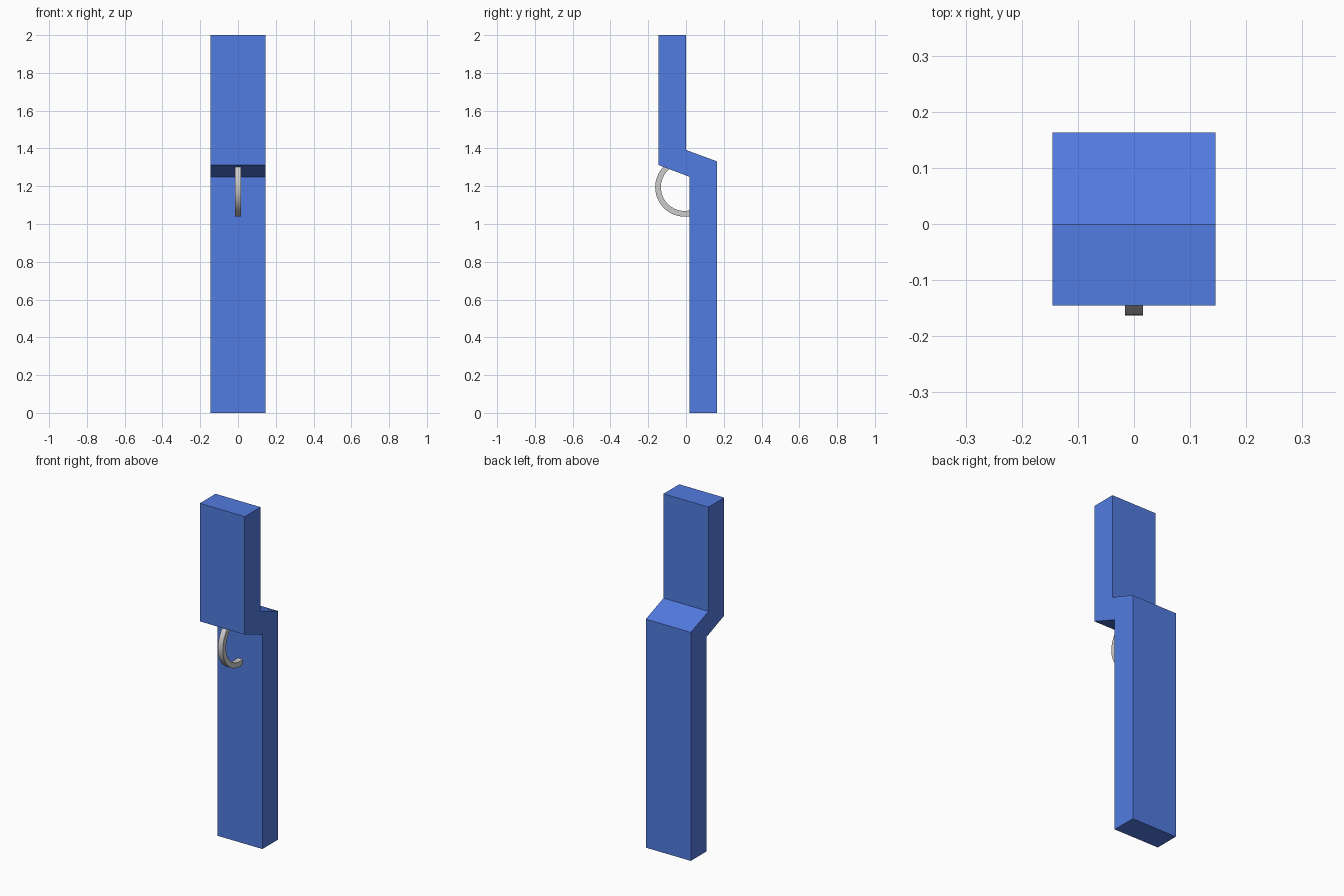
import bpy, bmesh
from math import radians, sin, cos

if "Cube" in bpy.data.objects:
    bpy.data.objects.remove(bpy.data.objects["Cube"])


def extrude_profile(name, profile, half_width):
    """Make a solid from a (y, z) outline, centred on x = 0."""
    bm = bmesh.new()
    face = bm.faces.new([bm.verts.new((-half_width, y, z)) for y, z in profile])
    ext = bmesh.ops.extrude_face_region(bm, geom=[face])
    verts = [g for g in ext["geom"] if isinstance(g, bmesh.types.BMVert)]
    bmesh.ops.translate(bm, verts=verts, vec=(2 * half_width, 0, 0))
    bmesh.ops.recalc_face_normals(bm, faces=bm.faces)
    mesh = bpy.data.meshes.new(name)
    bm.to_mesh(mesh)
    bm.free()
    obj = bpy.data.objects.new(name, mesh)
    bpy.context.collection.objects.link(obj)
    return obj


# Offset bar: lower post, sloped step, upper post
bar = extrude_profile("stepped_bar", [
    (0.018, 0), (0.163, 0), (0.163, 1.332), (0, 1.392),
    (0, 2), (-0.145, 2), (-0.145, 1.312), (0.018, 1.25)], 0.145)
blue = bpy.data.materials.new("blue")
blue.diffuse_color = (0.085, 0.2, 0.75, 1)
blue.use_nodes = True
blue.node_tree.nodes["Principled BSDF"].inputs["Base Color"].default_value = blue.diffuse_color
bar.data.materials.append(blue)

# Curved guard under the step, both ends sunk into the bar
cy, cz, outer, inner, steps = -0.007, 1.195, 0.156, 0.126, 28
angles = [radians(122 + (286 - 122) * i / steps) for i in range(steps + 1)]
arc = [(cy + outer * cos(a), cz + outer * sin(a)) for a in angles]
arc += [(cy + inner * cos(a), cz + inner * sin(a)) for a in reversed(angles)]
guard = extrude_profile("curved_guard", arc, 0.016)
bpy.context.view_layer.objects.active = guard
guard.select_set(True)
bpy.ops.object.shade_smooth_by_angle(angle=radians(30))
